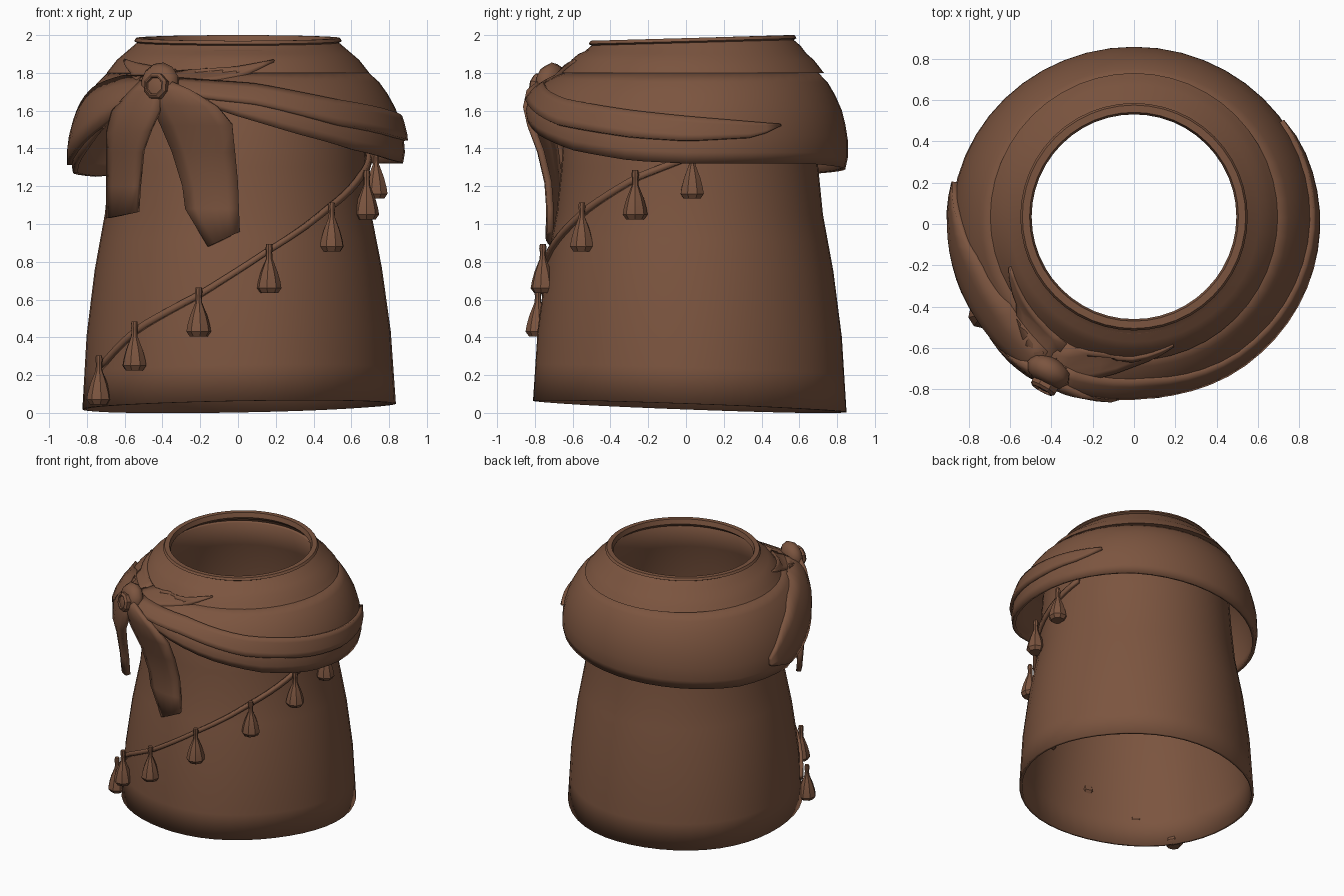
import bpy
from math import sin, cos, radians, sqrt, degrees, asin
from mathutils import Vector, Matrix

cube = bpy.data.objects.get("Cube")
if cube:
    bpy.data.objects.remove(cube, do_unlink=True)

brown = bpy.data.materials.new("brown cloth")
brown.use_nodes = True
COLOUR = (0.2, 0.09, 0.05, 1)
brown.diffuse_color = COLOUR
brown.node_tree.nodes["Principled BSDF"].inputs["Base Color"].default_value = COLOUR


def interp(table, x):
    """Linear lookup in a sorted list of (x, y) pairs."""
    if x <= table[0][0]:
        return table[0][1]
    for (x0, y0), (x1, y1) in zip(table, table[1:]):
        if x <= x1:
            return y0 + (y1 - y0) * (x - x0) / (x1 - x0)
    return table[-1][1]


def polar(angle, r, z, cy=0.0):
    """Angle in degrees from the front, growing towards +x."""
    a = radians(angle)
    return Vector((r * sin(a), cy - r * cos(a), z))


def grid(name, rows, closed=False, thick=0.0, sharp=35, caps=False):
    """Skin rows of points, listed bottom to top and left to right."""
    n = len(rows[0])
    faces = []
    for i in range(len(rows) - 1):
        for j in range(n if closed else n - 1):
            k = (j + 1) % n
            faces.append((i * n + j, i * n + k, (i + 1) * n + k, (i + 1) * n + j))
    if caps:
        faces.append(tuple(reversed(range(n))))
        faces.append(tuple(range((len(rows) - 1) * n, len(rows) * n)))
    mesh = bpy.data.meshes.new(name)
    mesh.from_pydata([p for row in rows for p in row], [], faces)
    mesh.materials.append(brown)
    obj = bpy.data.objects.new(name, mesh)
    bpy.context.collection.objects.link(obj)
    if thick:
        mod = obj.modifiers.new("thickness", 'SOLIDIFY')
        mod.thickness = thick
        mod.offset = -1
    bpy.ops.object.select_all(action='DESELECT')
    obj.select_set(True)
    bpy.context.view_layer.objects.active = obj
    bpy.ops.object.shade_smooth_by_angle(angle=radians(sharp))
    return obj


# Profiles: height to radius, and the collar's hanging edge by angle
BODY = [(0, .83), (.4, .805), (.75, .76), (1.05, .705), (1.3, .68),
        (1.7, .65), (1.92, .55)]
YOKE = [(1.80, .695), (1.83, .672), (1.9, .605), (1.96, .535)]
COLLAR = [(0, .675), (.12, .74), (.25, .785), (.4, .825), (.55, .85),
          (.7, .868), (.88, .875), (1, .865)]
EDGE = [(-180, 1.29), (-120, 1.25), (-90, 1.27), (-70, 1.38), (-50, 1.56),
        (-32, 1.69), (-22, 1.68), (0, 1.57), (20, 1.48), (45, 1.39),
        (70, 1.335), (90, 1.32), (140, 1.32), (180, 1.29)]
COLLAR_TOP = 1.81
ANGLES = [i * 7.5 - 180 for i in range(48)]


def collar_point(angle, t, out=0.0):
    z = COLLAR_TOP + (interp(EDGE, angle) - COLLAR_TOP) * t
    p = polar(angle, interp(COLLAR, t) + out, z, .035 * (1 - t))
    p.x *= 1.01
    p.y *= .975
    return p


def shell_point(angle, z, out):
    """Point on the yoke or on the collar below it."""
    if z > COLLAR_TOP:
        return polar(angle, interp(YOKE, z) + out, z, .035)
    t = (COLLAR_TOP - z) / (COLLAR_TOP - interp(EDGE, angle))
    p = collar_point(angle, min(t, 1), out)
    p.z = z
    return p


def body_point(angle, z, out):
    return polar(angle, interp(BODY, z) + out, z, .02)


# Robe body with an uneven hem
rows = []
for z in (0, .2, .4, .58, .75, .9, 1.05, 1.3, 1.7, 1.92):
    row = []
    for a in ANGLES:
        hem = .0335 + .03 * cos(radians(a)) + .015 * sin(radians(a))
        p = body_point(a, z, .006 * sin(radians(a * 5)) * max(0, 1 - z))
        p.z += hem * max(0, 1 - z / 1.3)
        row.append(p)
    rows.append(row)
grid("robe_body", rows, True, .02)

# Yoke around the neck with a rolled lip, slightly higher at the back
rows = []
for r, z in ((.655, 1.8), (.695, 1.8), (.672, 1.83), (.64, 1.87), (.605, 1.9),
             (.57, 1.93), (.535, 1.96), (.55, 1.968), (.54, 1.985),
             (.505, 1.985), (.495, 1.95), (.53, 1.92)):
    rows.append([polar(a, r, z - (.015 * cos(radians(a)) if z > 1.9 else 0), .035)
                 for a in ANGLES])
grid("neck_yoke", rows, True)

# Draped collar
rows = [[collar_point(a, t) for a in ANGLES] for t, _ in reversed(COLLAR)]
grid("draped_collar", rows, True, .025)


def strip(name, surface, keys, out, thick, steps=4, across=4):
    """Band lying on a surface; keys are (angle, low z, high z)."""
    lows = [(k[0], k[1]) for k in keys]
    highs = [(k[0], k[2]) for k in keys]
    count = steps * (len(keys) - 1)
    first, last = keys[0][0], keys[-1][0]
    rows = []
    for i in range(across + 1):
        row = []
        for j in range(count + 1):
            a = first + (last - first) * j / count
            lo, hi = interp(lows, a), interp(highs, a)
            row.append(surface(a, lo + (hi - lo) * i / across, out))
        rows.append(row)
    return grid(name, rows, False, thick)


# Folds of the scarf running away from the knot
strip("long_fold", shell_point,
      [(-26, 1.70, 1.78), (7, 1.64, 1.745), (36, 1.53, 1.665), (70, 1.46, 1.60),
       (90, 1.44, 1.57), (115, 1.46, 1.54), (125, 1.52, 1.53)], .022, .04)
strip("short_fold", shell_point,
      [(-103, 1.36, 1.42), (-90, 1.31, 1.60), (-75, 1.38, 1.73),
       (-54, 1.52, 1.79), (-32, 1.68, 1.79)], .025, .04)
strip("upper_fold_left", shell_point,
      [(-30, 1.72, 1.81), (0, 1.79, 1.835), (17, 1.865, 1.872)], .02, .04)
strip("upper_fold_right", shell_point,
      [(-68, 1.868, 1.876), (-50, 1.79, 1.85), (-28, 1.72, 1.82)], .02, .04)


def tail(name, keys):
    """Hanging cloth end; keys are (left x, left z, right x, right z, radius)."""
    rows = []
    for xl, zl, xr, zr, r in keys:
        row = []
        for i in range(6):
            f = i / 5
            x = xl + (xr - xl) * f
            bulge = r + .012 * sin(3.14 * f)
            row.append(Vector((x, -sqrt(bulge * bulge - x * x), zl + (zr - zl) * f)))
        rows.append(row)
    return grid(name, rows, False, .035)


tail("front_tail", [(-.16, .88, .01, .96, .735), (-.28, 1.08, .005, 1.08, .735),
                    (-.295, 1.2, 0, 1.22, .745), (-.35, 1.38, -.015, 1.38, .785),
                    (-.41, 1.52, -.03, 1.52, .84), (-.46, 1.63, -.11, 1.62, .87),
                    (-.47, 1.70, -.25, 1.71, .88), (-.46, 1.76, -.36, 1.76, .86)])
tail("side_tail", [(-.70, 1.03, -.54, 1.06, .815), (-.70, 1.2, -.53, 1.2, .83),
                   (-.70, 1.38, -.51, 1.38, .86), (-.70, 1.48, -.47, 1.49, .89),
                   (-.67, 1.6, -.42, 1.6, .89), (-.58, 1.70, -.41, 1.70, .88),
                   (-.52, 1.76, -.42, 1.76, .86)])


def lathe(name, profile, sides, matrix, sharp):
    """Turned shape from (radius, height) pairs, capped at both ends."""
    rows = [[matrix @ polar(360 * j / sides + 22.5, r, h) for j in range(sides)]
            for r, h in profile]
    return grid(name, rows, True, 0, sharp, True)


# Knot and its round button, facing outwards
outward = polar(-29, 1, .15).normalized()
turn = outward.to_track_quat('Z', 'Y').to_matrix().to_4x4()
lathe("knot", [(.05, -.09), (.1, -.06), (.115, -.02), (.09, .02), (.05, .035)], 12,
      Matrix.Translation(polar(-30, .85, 1.745)) @ turn, 60)
lathe("knot_button", [(.06, -.04), (.07, -.02), (.07, .012), (.055, .025),
                      (.048, .025), (.044, .015), (.02, .02)], 8,
      Matrix.Translation(polar(-29, .895, 1.73)) @ turn, 25)

# Cord winding over the robe, with tassels hung along it
CORD = [(-62, .235), (-58, .27), (-40, .45), (-14.5, .63), (12, .86),
        (41, 1.08), (67, 1.25), (91, 1.36), (104, 1.42)]
strip("cord", body_point, [(a, z - .018, z + .018) for a, z in CORD],
      .03, .025, 4, 1)

TASSEL = [(.048, 0), (.066, .025), (.06, .06), (.046, .11), (.028, .155),
          (.018, .18), (.016, .215), (.02, .235), (.016, .26)]
for i, (a, z) in enumerate(CORD[1:-1]):
    p = body_point(a, z, .055)
    p.z = z - .225
    spin = Matrix.Rotation(radians(a), 4, 'Z')
    lathe("tassel_%d" % (i + 1), TASSEL, 8, Matrix.Translation(p) @ spin, 25)
